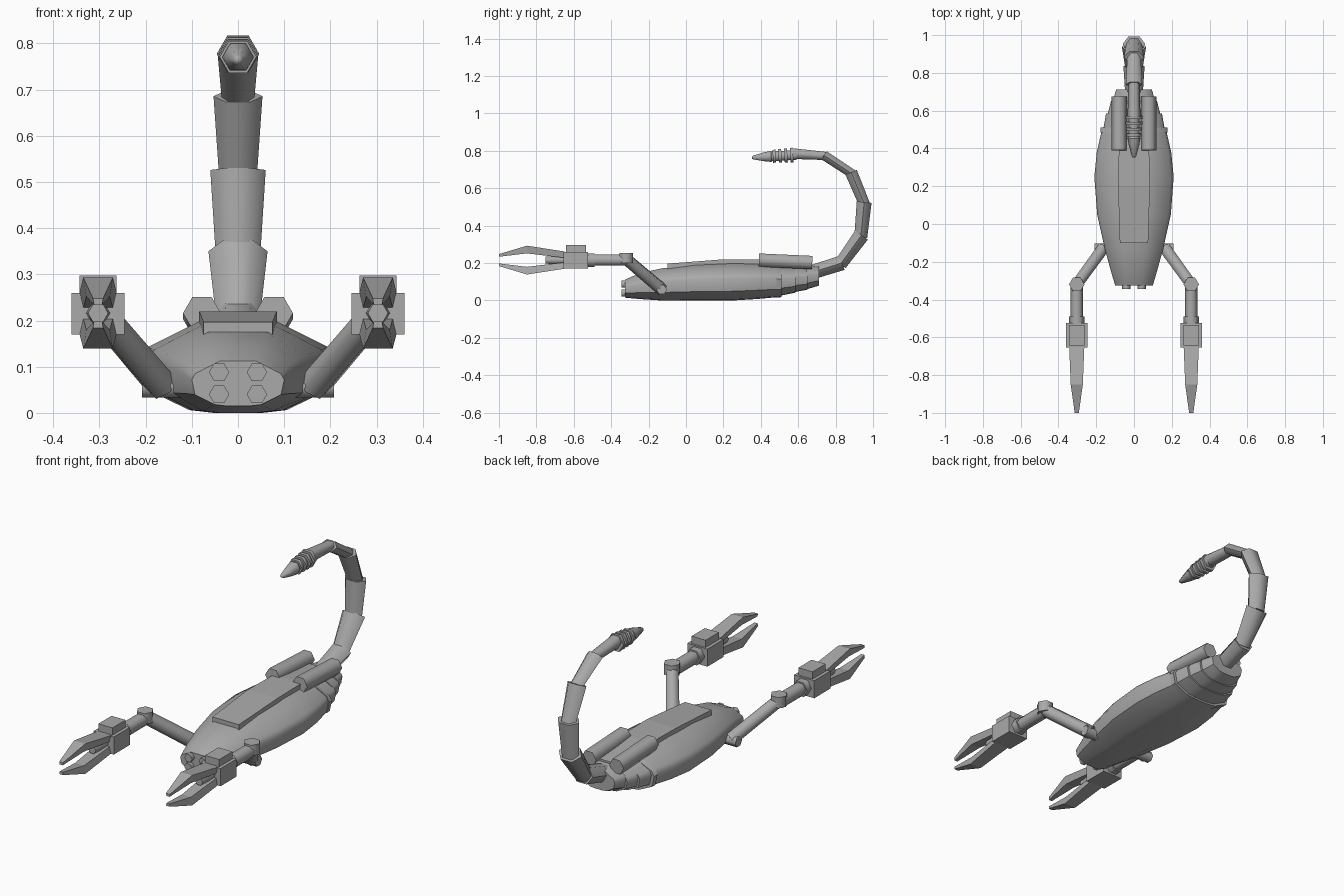
import bpy, bmesh, math
from mathutils import Vector

if "Cube" in bpy.data.objects:
    bpy.data.objects.remove(bpy.data.objects["Cube"])

gray = bpy.data.materials.new("medium gray")
gray.diffuse_color = (0.4, 0.4, 0.4, 1)
gray.use_nodes = True
gray.node_tree.nodes["Principled BSDF"].inputs["Base Color"].default_value = gray.diffuse_color


def loft(name, rings, smooth=65):
    """Skin a list of equal-length point rings and cap both ends."""
    bm = bmesh.new()
    vr = [[bm.verts.new(p) for p in r] for r in rings]
    n = len(vr[0])
    for a, b in zip(vr, vr[1:]):
        for i in range(n):
            j = (i + 1) % n
            bm.faces.new((a[i], a[j], b[j], b[i]))
    bm.faces.new(vr[0])
    bm.faces.new(vr[-1][::-1])
    bmesh.ops.recalc_face_normals(bm, faces=bm.faces)
    me = bpy.data.meshes.new(name)
    bm.to_mesh(me)
    bm.free()
    me.materials.append(gray)
    ob = bpy.data.objects.new(name, me)
    bpy.context.collection.objects.link(ob)
    bpy.context.view_layer.objects.active = ob
    for o in bpy.context.selected_objects:
        o.select_set(False)
    ob.select_set(True)
    if smooth:
        bpy.ops.object.shade_smooth_by_angle(angle=math.radians(smooth))
    return ob


def ring(c, d, rx, rz, n=6, side=(1, 0, 0)):
    """Polygon ring round c, square to d, with a corner towards side."""
    d = Vector(d).normalized()
    u = Vector(side)
    u = (u - d * u.dot(d)).normalized()
    v = d.cross(u)
    return [Vector(c) + u * rx * math.cos(2 * math.pi * i / n)
            + v * rz * math.sin(2 * math.pi * i / n) for i in range(n)]


def rod(name, a, b, ra, rb, n=6, side=(1, 0, 0)):
    d = Vector(b) - Vector(a)
    return loft(name, [ring(a, d, ra, ra, n, side), ring(b, d, rb, rb, n, side)])


def box(name, x0, x1, y0, y1, z0, z1):
    return loft(name, [[(x0, y, z0), (x1, y, z0), (x1, y, z1), (x0, y, z1)]
                       for y in (y0, y1)], 0)


HALF = [(.25, 0), (.5, .03), (.93, .25), (1, .58), (.93, .72), (.4, 1)]


def hull_ring(y, w, z0, z1):
    pts = HALF + [(-x, z) for x, z in reversed(HALF)]
    return [(x * w, y, z0 + z * (z1 - z0)) for x, z in pts]


# main body
loft("body", [hull_ring(*s) for s in (
    (-.325, .1, .015, .112), (-.25, .122, .008, .145), (-.13, .155, 0, .172),
    (.05, .195, 0, .19), (.25, .21, 0, .198), (.38, .197, .008, .195),
    (.49, .172, .018, .187))], 40)

# stepped rear segments
for i, (y0, y1, w0, w1, b0, b1, t) in enumerate((
        (.485, .51, .178, .176, .015, .018, .19),
        (.5, .585, .163, .148, .025, .042, .185),
        (.58, .65, .14, .122, .045, .058, .185),
        (.645, .712, .115, .094, .06, .08, .19))):
    loft(f"rear_segment_{i + 1}",
         [hull_ring(y0, w0, b0, t), hull_ring(y1, w1, b1, t - .008)], 40)

# raised back plate
loft("back_plate", [[(-w, y, .15), (w, y, .15), (w, y, z), (-w, y, z)]
                    for y, w, z in ((-.1, .075, .197), (.2, .084, .22),
                                    (.4, .08, .22), (.64, .055, .197))], 0)

# nose bolts
for x in (-.041, .041):
    for z in (.04, .088):
        rod("nose_bolt", (x, -.3, z), (x, -.345, z), .022, .022)

# tail segments, each flaring towards its far end
path = [(.67, .15), (.83, .2), (.935, .345), (.952, .52),
        (.885, .68), (.743, .773), (.575, .785)]
widths = [(.045, .056), (.046, .064), (.048, .06), (.041, .053), (.035, .044), (.03, .034)]
depths = [(.044, .046), (.04, .048), (.04, .046), (.034, .038), (.028, .03), (.025, .033)]
for i, (p, q) in enumerate(zip(path, path[1:])):
    a, b = Vector((0, *p)), Vector((0, *q))
    d = (b - a).normalized()
    a, b = a - d * .008, b + d * .006
    loft(f"tail_segment_{i + 1}", [ring(a, d, widths[i][0], depths[i][0]),
                                   ring(b, d, widths[i][1], depths[i][1])])

# ribbed stinger
prof = [(.59, .03)]
for k in range(4):
    y, r = .573 - .031 * k, .046 - .002 * k
    prof += [(y, .03), (y, r), (y - .016, r), (y - .016, .03)]
prof += [(.457, .03), (.455, .034), (.42, .028), (.36, .012), (.352, .006)]
loft("stinger", [ring((0, y, .764 + (y - .35) * .06), (0, -1, -.06), r, r)
                 for y, r in prof])

for s in (-1, 1):
    tag = "left" if s < 0 else "right"
    cx = s * .303
    # tanks on the back
    rod(f"{tag}_tank", (s * .078, .39, .216), (s * .078, .675, .203), .041, .041)
    # shoulder, upper arm, elbow, forearm, wrist
    rod(f"{tag}_shoulder", (s * .12, -.13, .058), (s * .208, -.13, .058), .028, .028, 6, (0, 1, 0))
    rod(f"{tag}_upper_arm", (s * .165, -.13, .06), (cx, -.32, .222), .036, .034, 6, (0, 0, 1))
    rod(f"{tag}_elbow", (cx, -.32, .2), (cx, -.32, .255), .041, .041)
    rod(f"{tag}_forearm", (cx, -.32, .216), (cx, -.5, .216), .034, .034)
    rod(f"{tag}_wrist", (cx, -.49, .216), (cx, -.54, .216), .042, .042)
    # hand
    box(f"{tag}_hand", cx - .057, cx + .057, -.655, -.525, .17, .26)
    box(f"{tag}_hand_top", cx - .04, cx + .04, -.642, -.535, .25, .297)
    rod(f"{tag}_palm_rod", (cx, -.65, .216), (cx, -.75, .216), .026, .022)
    # two pincers, mirrored above and below the hand axis
    for m, part in ((1, "upper"), (-1, "lower")):
        loft(f"{tag}_{part}_pincer", [
            [(cx - w * .8, y, .216 + m * a), (cx + w * .8, y, .216 + m * a),
             (cx + w, y, .216 + m * b), (cx - w, y, .216 + m * b)]
            for y, w, a, b in ((-.65, .04, .012, .046), (-.85, .032, .036, .077),
                               (-1, .011, .018, .032))], 0)
